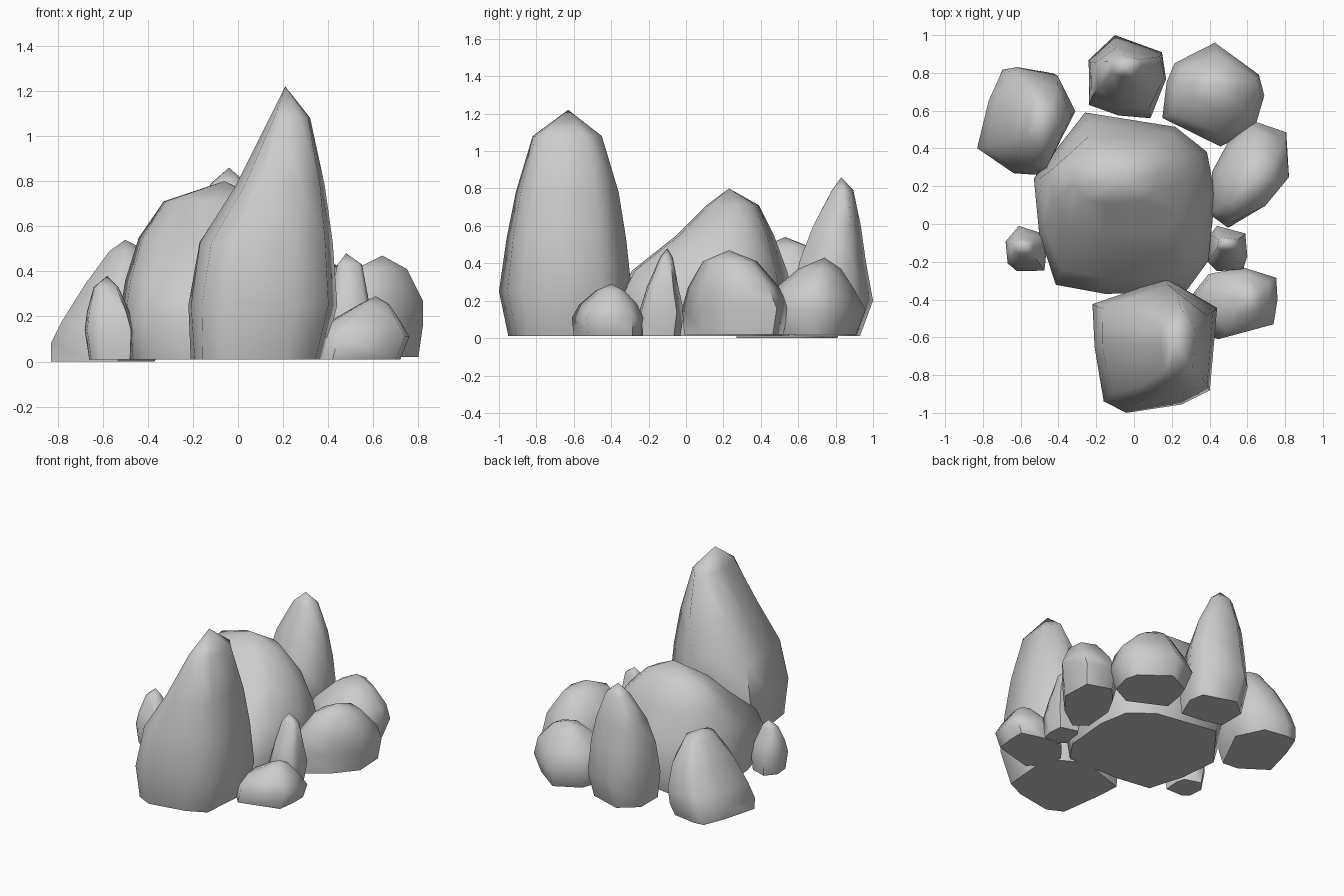
import bpy
import bmesh
import math


def rock(name, outline, levels, peak, soften=0.5):
    """Loft a plan outline through stacked bounds (z, xmin, xmax, ymin, ymax) up to a peak.
    The outline is softened towards an ellipse as it rises."""
    def fit(points):
        xs, ys = zip(*points)
        return [((x - min(xs)) / (max(xs) - min(xs)), (y - min(ys)) / (max(ys) - min(ys)))
                for x, y in points]

    bm = bmesh.new()
    base = fit(outline)
    rings = []
    for k, (z, a, b, c, d) in enumerate(levels):
        t = soften * k / (len(levels) - 1)
        soft = []
        for u, v in base:
            r = math.hypot(u - .5, v - .5)
            s = 1 - t + t * .5 / r
            soft.append((.5 + (u - .5) * s, .5 + (v - .5) * s))
        rings.append([bm.verts.new((a + u * (b - a), c + v * (d - c), z)) for u, v in fit(soft)])
    n = len(outline)
    bm.faces.new(rings[0])
    for lo, hi in zip(rings, rings[1:]):
        for i in range(n):
            j = (i + 1) % n
            bm.faces.new((lo[i], lo[j], hi[j], hi[i]))
    tip = bm.verts.new(peak)
    for i in range(n):
        bm.faces.new((rings[-1][i], rings[-1][(i + 1) % n], tip))
    bmesh.ops.recalc_face_normals(bm, faces=bm.faces)
    mesh = bpy.data.meshes.new(name)
    bm.to_mesh(mesh)
    bm.free()
    ob = bpy.data.objects.new(name, mesh)
    bpy.context.collection.objects.link(ob)
    bpy.ops.object.select_all(action='DESELECT')
    ob.select_set(True)
    bpy.context.view_layer.objects.active = ob
    bpy.ops.object.shade_smooth_by_angle(angle=math.radians(65))


# Broad central boulder
rock("central_boulder",
     [(-.26, .59), (.22, .51), (.39, .38), (.43, .15), (.40, -.2), (.28, -.37),
      (-.15, -.37), (-.42, -.33), (-.50, -.05), (-.53, .24)],
     [(.01, -.49, .40, -.34, .55), (.18, -.53, .43, -.37, .59), (.36, -.50, .39, -.29, .54),
      (.55, -.44, .29, -.05, .47), (.71, -.33, .13, .11, .39)], (-.06, .23, .80))

# Tall front spire
rock("front_spire",
     [(-.22, -.42), (.17, -.29), (.44, -.44), (.40, -.88), (.25, -.95), (-.04, -1.0),
      (-.16, -.94), (-.20, -.65)],
     [(.01, -.21, .38, -.95, -.31), (.25, -.22, .44, -1.0, -.29), (.53, -.17, .42, -.96, -.32),
      (.78, -.01, .385, -.91, -.36), (1.08, .14, .32, -.82, -.45)], (.21, -.63, 1.22))

# Low rock at front right
rock("front_right_rock",
     [(.31, -.37), (.40, -.26), (.57, -.23), (.76, -.28), (.76, -.4), (.74, -.53),
      (.43, -.61), (.33, -.5)],
     [(.01, .31, .72, -.60, -.24), (.11, .33, .76, -.61, -.23), (.18, .41, .72, -.57, -.26),
      (.255, .54, .67, -.48, -.33)], (.61, -.40, .29))

# Two small side shards
rock("right_shard",
     [(.39, -.2), (.41, -.05), (.44, -.01), (.59, -.05), (.60, -.17), (.58, -.24), (.44, -.25)],
     [(.01, .41, .58, -.24, -.03), (.14, .39, .60, -.25, -.01), (.27, .41, .58, -.21, -.04),
      (.43, .44, .55, -.14, -.07)], (.48, -.10, .48))
rock("left_shard",
     [(-.68, -.09), (-.61, -.01), (-.48, -.05), (-.46, -.11), (-.47, -.24), (-.62, -.24),
      (-.67, -.2)],
     [(.01, -.66, -.47, -.24, -.03), (.14, -.68, -.46, -.25, -.01), (.22, -.67, -.48, -.22, -.04),
      (.33, -.64, -.53, -.16, -.08)], (-.58, -.11, .38))

# Rounded rock on the right
rock("right_rock",
     [(.62, .55), (.81, .49), (.82, .26), (.68, .1), (.5, -.02), (.40, .05), (.42, .28), (.5, .42)],
     [(.02, .43, .80, -.01, .52), (.16, .40, .82, -.02, .55), (.27, .43, .82, .01, .50),
      (.41, .52, .75, .09, .38)], (.64, .23, .47), .3)

# Rounded rock at back right
rock("back_right_rock",
     [(.43, .96), (.66, .79), (.69, .68), (.64, .5), (.46, .41), (.15, .56), (.18, .75), (.22, .85)],
     [(.02, .20, .64, .46, .91), (.15, .15, .69, .41, .96), (.26, .20, .67, .47, .90),
      (.37, .31, .56, .60, .83)], (.43, .74, .43))

# Pointed spire at the back
rock("back_spire",
     [(-.10, 1.0), (.15, .91), (.17, .77), (.09, .56), (-.08, .58), (-.24, .63), (-.24, .87)],
     [(.01, -.22, .15, .58, .93), (.20, -.24, .17, .56, 1.0), (.42, -.23, .16, .61, .96),
      (.60, -.20, .12, .68, .935), (.79, -.12, .04, .78, .895)], (-.04, .83, .86))

# Rounded rock at back left
rock("back_left_rock",
     [(-.68, .82), (-.60, .83), (-.41, .80), (-.31, .60), (-.49, .26), (-.62, .27),
      (-.82, .40), (-.75, .65)],
     [(.0, -.83, -.37, .27, .81), (.08, -.83, -.33, .26, .83), (.18, -.78, -.31, .27, .82),
      (.34, -.68, -.33, .31, .76), (.49, -.57, -.40, .41, .66)], (-.50, .53, .54))
